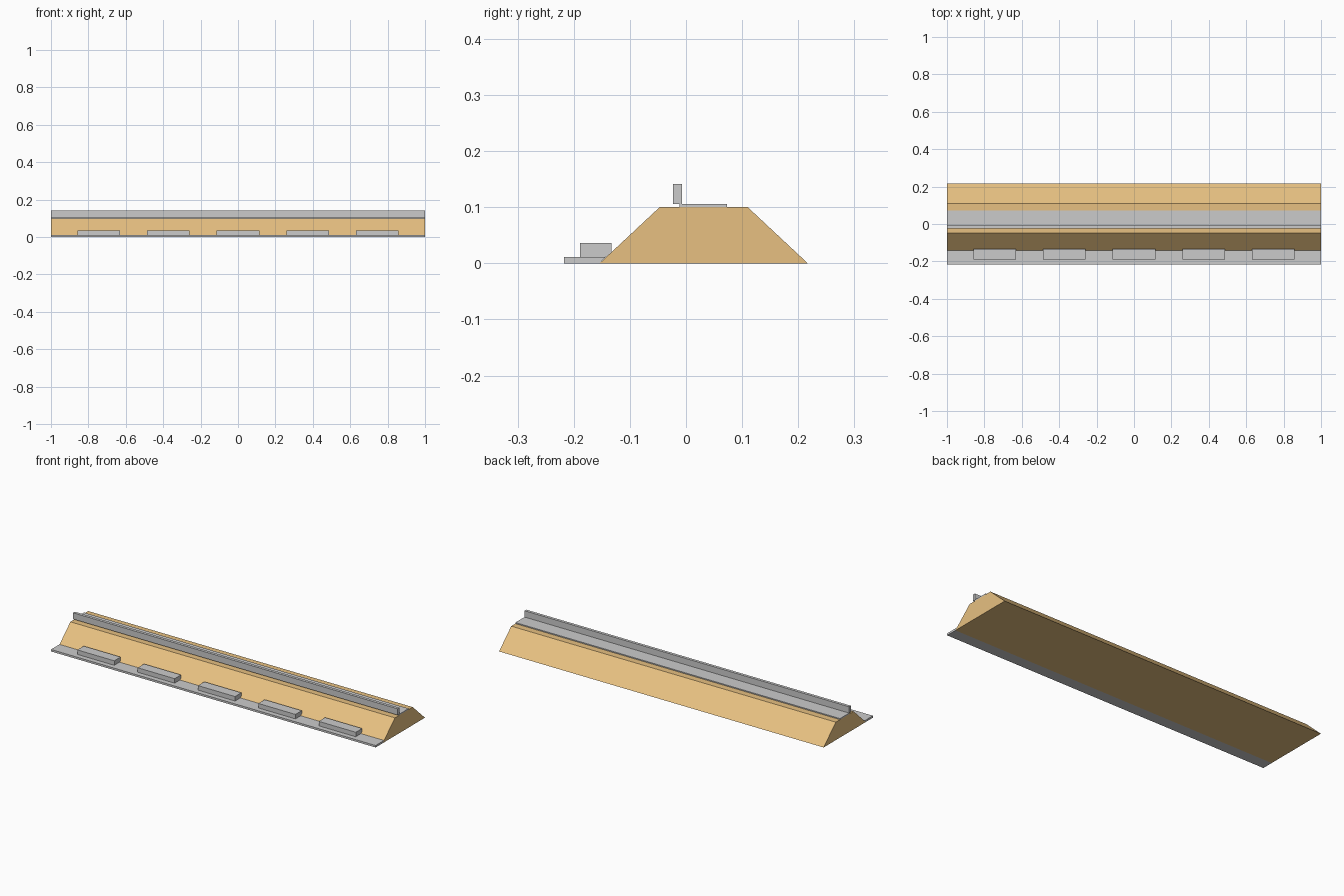
import bpy

if "Cube" in bpy.data.objects:
    bpy.data.objects.remove(bpy.data.objects["Cube"])

LENGTH = 2.0


def prism(name, profile, x0=-LENGTH / 2, x1=LENGTH / 2):
    """Extrude a counter-clockwise (y, z) profile along x."""
    n = len(profile)
    verts = [(x, y, z) for x in (x0, x1) for y, z in profile]
    faces = [tuple(reversed(range(n))), tuple(range(n, 2 * n))]
    faces += [(i, (i + 1) % n, n + (i + 1) % n, n + i) for i in range(n)]
    mesh = bpy.data.meshes.new(name)
    mesh.from_pydata(verts, [], faces)
    obj = bpy.data.objects.new(name, mesh)
    bpy.context.collection.objects.link(obj)
    return obj


def bar(name, y0, y1, z0, z1, x0=-LENGTH / 2, x1=LENGTH / 2):
    return prism(name, [(y0, z0), (y1, z0), (y1, z1), (y0, z1)], x0, x1)


# Earth embankment
earth = bpy.data.materials.new("earth")
earth.diffuse_color = (0.8, 0.53, 0.22, 1)
earth.use_nodes = True
earth.node_tree.nodes["Principled BSDF"].inputs["Base Color"].default_value = earth.diffuse_color
bank = prism("embankment", [(-0.154, 0), (0.217, 0), (0.11, 0.1), (-0.047, 0.1)])
bank.data.materials.append(earth)

# Toe slab along the front
prism("toe_slab", [(-0.217, 0), (-0.154, 0), (-0.143, 0.011), (-0.217, 0.011)])

# Row of armour blocks on the toe slab
for i in range(5):
    cx = (i - 2) * 0.372
    bar(f"armour_block_{i + 1}", -0.189, -0.133, 0.011, 0.036, cx - 0.114, cx + 0.114)

# Crest road and parapet wall
bar("crest_road", -0.012, 0.073, 0.1, 0.106)
bar("parapet_wall", -0.023, -0.007, 0.106, 0.141)
